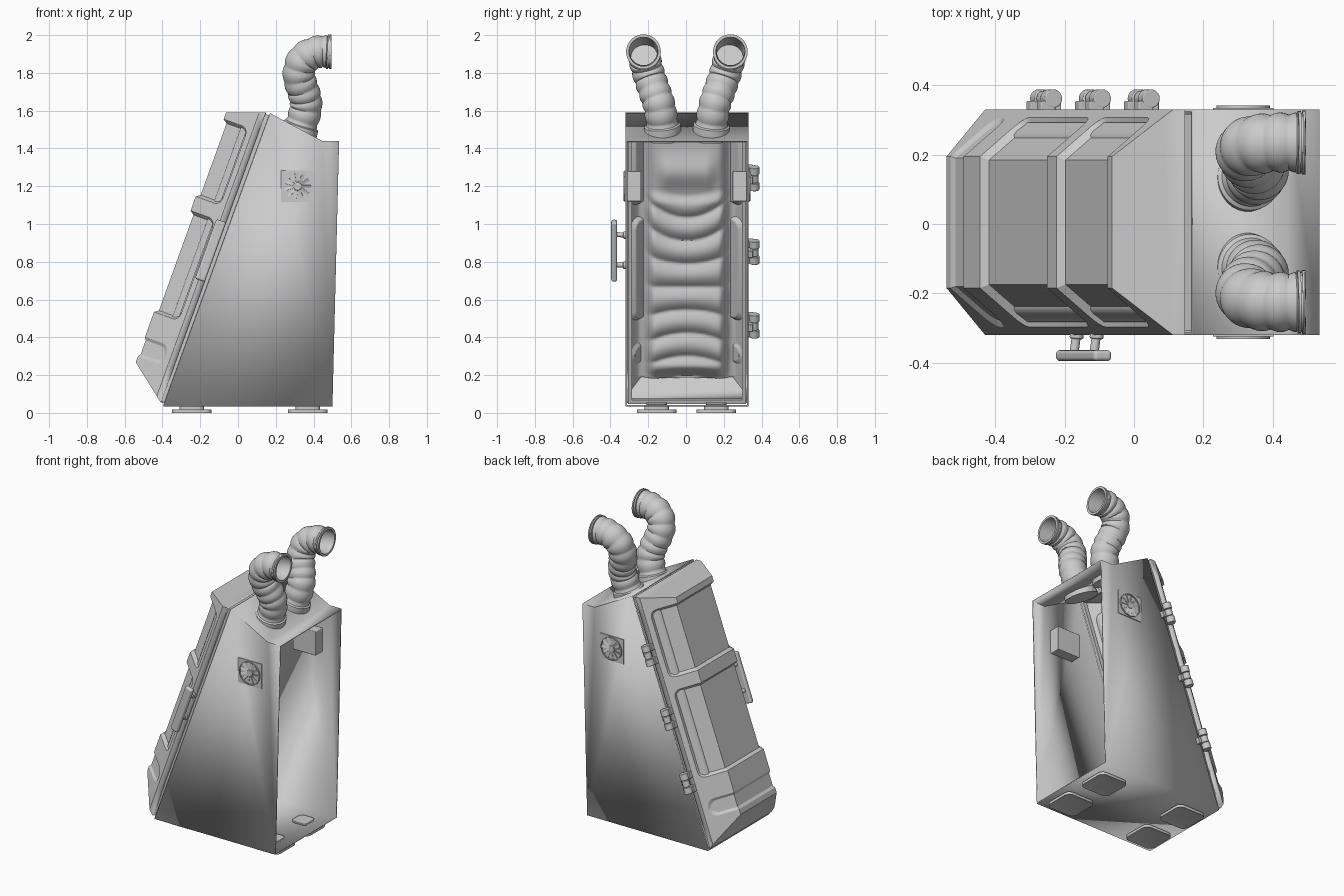
import bpy, bmesh
from math import sin, cos, pi, exp
from mathutils import Vector, Matrix

if "Cube" in bpy.data.objects:
    bpy.data.objects.remove(bpy.data.objects["Cube"])

CY = 0.005  # small sideways offset of the cabinet
# Slanted door frame: local x runs up the slope, y is world y, z points outward
S = Vector((0.56, 0, 1.55)).normalized()
N = S.cross(Vector((0, 1, 0)))
SLOPE = Matrix(((S.x, 0, N.x, -0.40), (0, 1, 0, CY), (S.z, 0, N.z, 0.04), (0, 0, 0, 1)))


def finish(bm, name, M=None, bevel=0, thick=0, recalc=True, angle=35):
    if recalc:
        bmesh.ops.recalc_face_normals(bm, faces=bm.faces)
    if M:
        bm.transform(M)
    me = bpy.data.meshes.new(name)
    bm.to_mesh(me)
    bm.free()
    ob = bpy.data.objects.new(name, me)
    bpy.context.collection.objects.link(ob)
    bpy.ops.object.select_all(action='DESELECT')
    ob.select_set(True)
    bpy.context.view_layer.objects.active = ob
    bpy.ops.object.shade_smooth_by_angle(angle=angle * pi / 180)
    if bevel:
        m = ob.modifiers.new("round", 'BEVEL')
        m.width, m.segments, m.limit_method, m.angle_limit = bevel, 3, 'ANGLE', 0.4
        m.harden_normals = True
    if thick:
        m = ob.modifiers.new("thickness", 'SOLIDIFY')
        m.thickness, m.offset = thick, -1
    return ob


def box(name, loc, size, M=None, bevel=0, corner=0, inset=0):
    bm = bmesh.new()
    bmesh.ops.create_cube(bm, size=1, matrix=Matrix.Translation(loc) @ Matrix.Diagonal((*size, 1)))
    if corner:  # rounded plan
        ed = [e for e in bm.edges if abs((e.verts[0].co - e.verts[1].co).z) > 1e-5]
        bmesh.ops.bevel(bm, geom=ed, offset=corner, segments=3, profile=0.5, affect='EDGES')
    if inset:  # stepped recess in the underside
        for k in range(2):
            f = min(bm.faces, key=lambda f: (f.normal.z > -0.9, f.calc_center_median().z * (1 if k == 0 else -1)))
            bmesh.ops.inset_region(bm, faces=[f], thickness=inset, depth=0)
            f = min((g for g in bm.faces if g.normal.z < -0.9),
                    key=lambda g: (g.calc_center_median() - Vector(loc)).xy.length + g.calc_area())
            bmesh.ops.translate(bm, verts=f.verts, vec=(0, 0, 0.006))
            break
    return finish(bm, name, M, bevel)


def rod(name, a, b, r, M=None, seg=20, bevel=0):
    a, b = Vector(a), Vector(b)
    bm = bmesh.new()
    T = Matrix.Translation((a + b) / 2) @ (b - a).to_track_quat('Z', 'Y').to_matrix().to_4x4()
    bmesh.ops.create_cone(bm, cap_ends=True, segments=seg, radius1=r, radius2=r, depth=(b - a).length, matrix=T)
    return finish(bm, name, M, bevel)


def skin(bm, rings, closed=True):
    for a, b in zip(rings, rings[1:]):
        n = len(a)
        for i in range(n if closed else n - 1):
            j = (i + 1) % n
            bm.faces.new((a[i], a[j], b[j], b[i]))


# Cabinet shell: floor, roof and two sides, open at the door and the back
prof = [(-0.395, 0.035), (0.50, 0.035), (0.535, 1.44), (0.445, 1.44), (0.17, 1.587)]
bm = bmesh.new()
ends = [[bm.verts.new((x, y + CY, z)) for x, z in prof] for y in (-0.325, 0.325)]
skin(bm, ends)
for e in ends:
    bm.faces.new(e)
bmesh.ops.recalc_face_normals(bm, faces=bm.faces)
gone = [f for f in bm.faces if f.normal.x > 0.9 or f.normal.x < -0.9]
bmesh.ops.delete(bm, geom=gone, context='FACES_ONLY')
finish(bm, "cabinet_shell", thick=0.01, recalc=False)

# Door seal ring between cabinet and door
bm = bmesh.new()
rings = []
for d, k in ((-0.012, 0), (0.014, 0), (0.014, 0.022), (-0.012, 0.022), (-0.012, 0)):
    o = 0.012 + k
    rings.append([bm.verts.new((s, y, d)) for s, y in
                  ((o, -0.325 + o), (1.648 - o, -0.325 + o), (1.648 - o, 0.325 - o), (o, 0.325 - o))])
skin(bm, rings)
bmesh.ops.remove_doubles(bm, verts=bm.verts, dist=1e-5)
finish(bm, "door_seal", SLOPE)

# Door: faceted hollow lid with three recessed panels
D = 0.21
half = [(0.325, 0.012), (0.325, 0.045), (0.303, 0.072), (0.19, D)]
cols = [(-y, d) for y, d in half] + half[::-1]
panels = [(0.20, 0.31), (0.45, 1.02), (1.10, 1.535)]
rows = [None] + [s for p in panels for s in p] + [9]
bm = bmesh.new()
grid = []
for s in rows:
    grid.append([bm.verts.new((0.79 * d if s is None else 1.648 - 0.36 * d if s == 9 else s, y, d))
                 for y, d in cols])
skin(bm, grid, closed=False)
bm.faces.new(grid[0])
bm.faces.new(grid[-1])
bmesh.ops.recalc_face_normals(bm, faces=bm.faces)
if sum(f.normal.z * f.calc_area() for f in bm.faces) < 0:
    bmesh.ops.reverse_faces(bm, faces=bm.faces)
for i, (a, b) in enumerate(panels):
    fs = [f for f in bm.faces if a < f.calc_center_median().x < b and f.normal.z > 0.3
          and f.calc_center_median().z > 0.1]
    r = bmesh.ops.inset_region(bm, faces=fs, thickness=0.016, depth=-0.01 if i == 0 else -0.022,
                               use_even_offset=True)
    ring = set(r['faces'])
    ed = [e for e in bm.edges if len(e.link_faces) == 2 and all(f in ring for f in e.link_faces)
          and max(abs(v.co.y) for v in e.verts) > 0.25]
    bmesh.ops.bevel(bm, geom=ed, offset=0.035, segments=3, profile=0.5, affect='EDGES')
finish(bm, "door", SLOPE, bevel=0.014, thick=0.012, recalc=False)


# Padded liner inside the door: ribbed cushion with a headrest
def step(a, b, x):
    t = min(1, max(0, (x - a) / (b - a)))
    return t * t * (3 - 2 * t)


def pad(s, y):
    a = abs(y)
    mid = 1 - step(0.17, 0.235, a)
    bend = -1.2 + 3.4 * step(0.35, 1.1, s)
    rib = abs(sin(pi * (s - bend * y * y) / 0.13))
    d = 0.11 - 0.035 * step(0.25, 0.29, a) - 0.06 * mid
    d -= 0.026 * rib * mid * (1 - step(1.12, 1.2, s))
    d -= 0.035 * exp(-((s - 1.3) / 0.09) ** 2) * (1 - step(0.1, 0.19, a))
    return d + 0.05 * (1 - step(0.13, 0.22, s)) * mid


bm = bmesh.new()
grid = []
for i in range(141):
    s = 0.12 + 1.42 * i / 140
    grid.append([bm.verts.new((s, y, pad(s, y))) for y in [-0.288 + 0.576 * j / 48 for j in range(49)]])
skin(bm, grid, closed=False)
finish(bm, "padded_liner", SLOPE, angle=60)


# Bellows pipes on the roof
def catmull(p, n):
    p = [2 * p[0] - p[1]] + p + [2 * p[-1] - p[-2]]
    m = len(p) - 3
    out = []
    for k in range(n + 1):
        i = min(int(k / n * m), m - 1)
        t = k / n * m - i
        a, b, c, d = p[i:i + 4]
        out.append(0.5 * (2 * b + (c - a) * t + (2 * a - 5 * b + 4 * c - d) * t * t
                          + (3 * b - a - 3 * c + d) * t ** 3))
    return out


path = [(0.31, 0.13, 1.46), (0.333, 0.13, 1.52), (0.36, 0.145, 1.62), (0.348, 0.17, 1.70),
        (0.322, 0.20, 1.785), (0.345, 0.223, 1.87), (0.42, 0.23, 1.91), (0.495, 0.23, 1.912)]
for side, nm in ((1, "left"), (-1, "right")):
    n = 110
    pts = catmull([Vector((x, y * side + CY, z)) for x, y, z in path], n)
    order = [(k, 0.08 + 0.007 * abs(sin(11 * pi * k / n))) for k in range(n - 5)]
    order = [(k, 0.104 - 0.0005 * k if k < 17 else r) for k, r in order]
    order += [(n - 5, 0.083), (n - 5, 0.091), (n - 3, 0.091), (n - 3, 0.086), (n - 2, 0.086),
              (n - 2, 0.092), (n, 0.092), (n, 0.077), (n - 10, 0.073), (n - 26, 0.07)]
    bm = bmesh.new()
    rings, up = [], Vector((0, 1, 0))
    for k, r in order:
        t = (pts[min(k + 1, n)] - pts[max(k - 1, 0)]).normalized()
        up = (up - t * up.dot(t)).normalized()
        w = t.cross(up)
        rings.append([bm.verts.new(pts[k] + r * (cos(q) * up + sin(q) * w))
                      for q in [2 * pi * j / 36 for j in range(36)]])
    skin(bm, rings)
    bm.faces.new(rings[0])
    bm.faces.new(rings[-1])
    finish(bm, nm + "_bellows_pipe", angle=40)

# Side fans: frame plate, ring, hub and blades outside, housing inside
for side, nm in ((1, "left"), (-1, "right")):
    F = Matrix.Translation((0.315, CY + side * 0.325, 1.20)) @ Matrix.Rotation(-side * pi / 2, 4, 'X')
    box(nm + "_fan_plate", (0, 0, 0.001), (0.175, 0.165, 0.008), F)
    box(nm + "_fan_housing", (0, 0, -0.045), (0.17, 0.16, 0.075), F, bevel=0.005)
    bm = bmesh.new()
    rings = [[bm.verts.new((r * cos(q), r * sin(q), z)) for q in [2 * pi * j / 32 for j in range(32)]]
             for r, z in ((0.077, 0), (0.077, 0.012), (0.071, 0.012), (0.071, 0))]
    skin(bm, rings)
    finish(bm, nm + "_fan_ring", F)
    rod(nm + "_fan_hub", (0, 0, 0), (0, 0, 0.012), 0.022, F, bevel=0.003)
    for k in range(11):
        B = F @ Matrix.Rotation(2 * pi * k / 11, 4, 'Z') @ Matrix.Rotation(0.35, 4, 'X')
        box(f"{nm}_fan_blade_{k}", (0.045, 0, 0.007), (0.052, 0.016, 0.002), B)

# Hinges along the left edge
for k, z in enumerate((0.46, 0.85, 1.24)):
    s = (z - 0.04) / S.z
    for j, o in enumerate((-0.044, 0, 0.044)):
        r = 0.027 if j != 1 else 0.023
        rod(f"hinge_{k}_knuckle_{j}", (s + o - 0.021, 0.357, 0.006), (s + o + 0.021, 0.357, 0.006), r, SLOPE, bevel=0.004)
        d = 0.022 if j != 1 else -0.012
        box(f"hinge_{k}_leaf_{j}", (s + o, 0.335, d), (0.04, 0.03, 0.045), SLOPE, bevel=0.004)

# Door handle: grip bar on two posts
box("handle_grip", (0.857, -0.385, 0.039), (0.335, 0.032, 0.056), SLOPE, bevel=0.012)
for k, o in enumerate((-0.08, 0.09)):
    rod(f"handle_post_{k}", (0.857 + o, -0.31, 0.03), (0.857 + o, -0.375, 0.039), 0.013, SLOPE)
    rod(f"handle_post_base_{k}", (0.857 + o, -0.31, 0.03), (0.857 + o, -0.337, 0.032), 0.02, SLOPE, bevel=0.005)

# Four feet, with the fixing plates seen on the floor inside
for i, x in enumerate((-0.245, 0.37)):
    for j, y in enumerate((-0.155, 0.16)):
        box(f"foot_pad_{i}{j}", (x, y, 0.009), (0.21, 0.21, 0.018), corner=0.035, inset=0.035)
        box(f"foot_post_{i}{j}", (x, y, 0.028), (0.13, 0.13, 0.026), corner=0.025)
        box(f"foot_fixing_{i}{j}", (x, y, 0.048), (0.11, 0.11, 0.012), corner=0.025, bevel=0.003)
